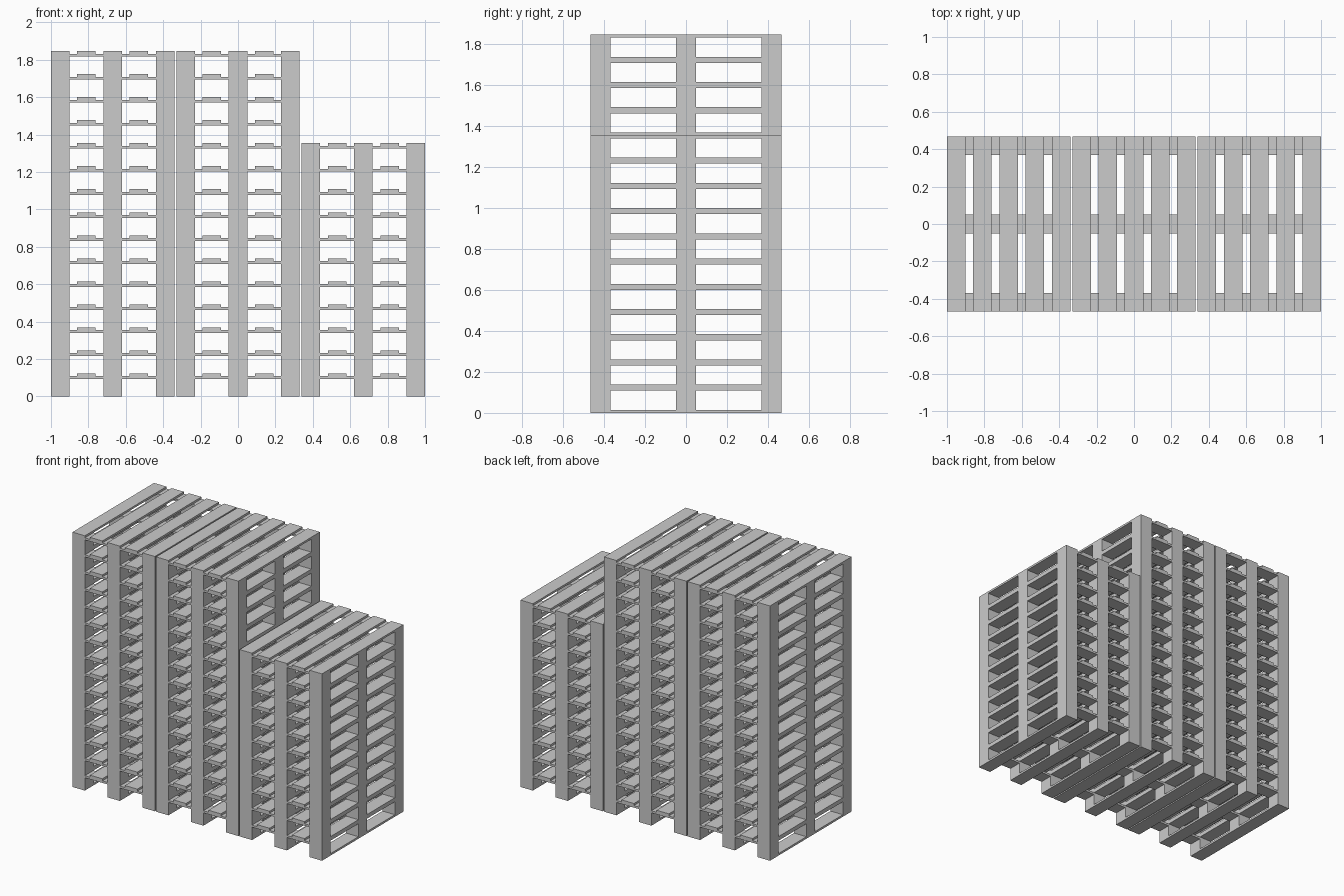
import bpy, bmesh
from mathutils import Matrix, Vector

if "Cube" in bpy.data.objects:
    bpy.data.objects.remove(bpy.data.objects["Cube"])

W, D, H = 0.66, 0.934, 0.1231   # one pallet: width, depth, height (stack pitch)
B = 0.099                       # board and block width
T = 0.0148                      # board thickness
COLS = [-(W - B) / 2, 0, (W - B) / 2]
ROWS = [-(D - B) / 2, 0, (D - B) / 2]


def box(bm, x, y, z0, sx, sy, sz):
    m = Matrix.Translation((x, y, z0 + sz / 2)) @ Matrix.Diagonal(Vector((sx, sy, sz, 1)))
    bmesh.ops.create_cube(bm, size=1, matrix=m)


def pallet_mesh():
    bm = bmesh.new()
    # bottom runners and spacer blocks
    for x in COLS:
        box(bm, x, 0, 0, B, D, T)
        for y in ROWS:
            box(bm, x, y, T, B, B, H - 3 * T)
    # cross boards carrying the deck
    for y in ROWS:
        box(bm, 0, y, H - 2 * T, W, B, T)
    # five deck boards
    for i in range(5):
        box(bm, (i - 2) * (W - B) / 4, 0, H - T, B, D, T)
    me = bpy.data.meshes.new("pallet")
    bm.to_mesh(me)
    bm.free()
    return me


# three stacks sharing one pallet mesh
mesh = pallet_mesh()
for name, x, count in (("left", -0.67, 15), ("middle", 0, 15), ("right", 0.67, 11)):
    for i in range(count):
        ob = bpy.data.objects.new(f"{name}_stack_pallet_{i + 1:02d}", mesh)
        ob.location = (x, 0, i * H)
        bpy.context.collection.objects.link(ob)
